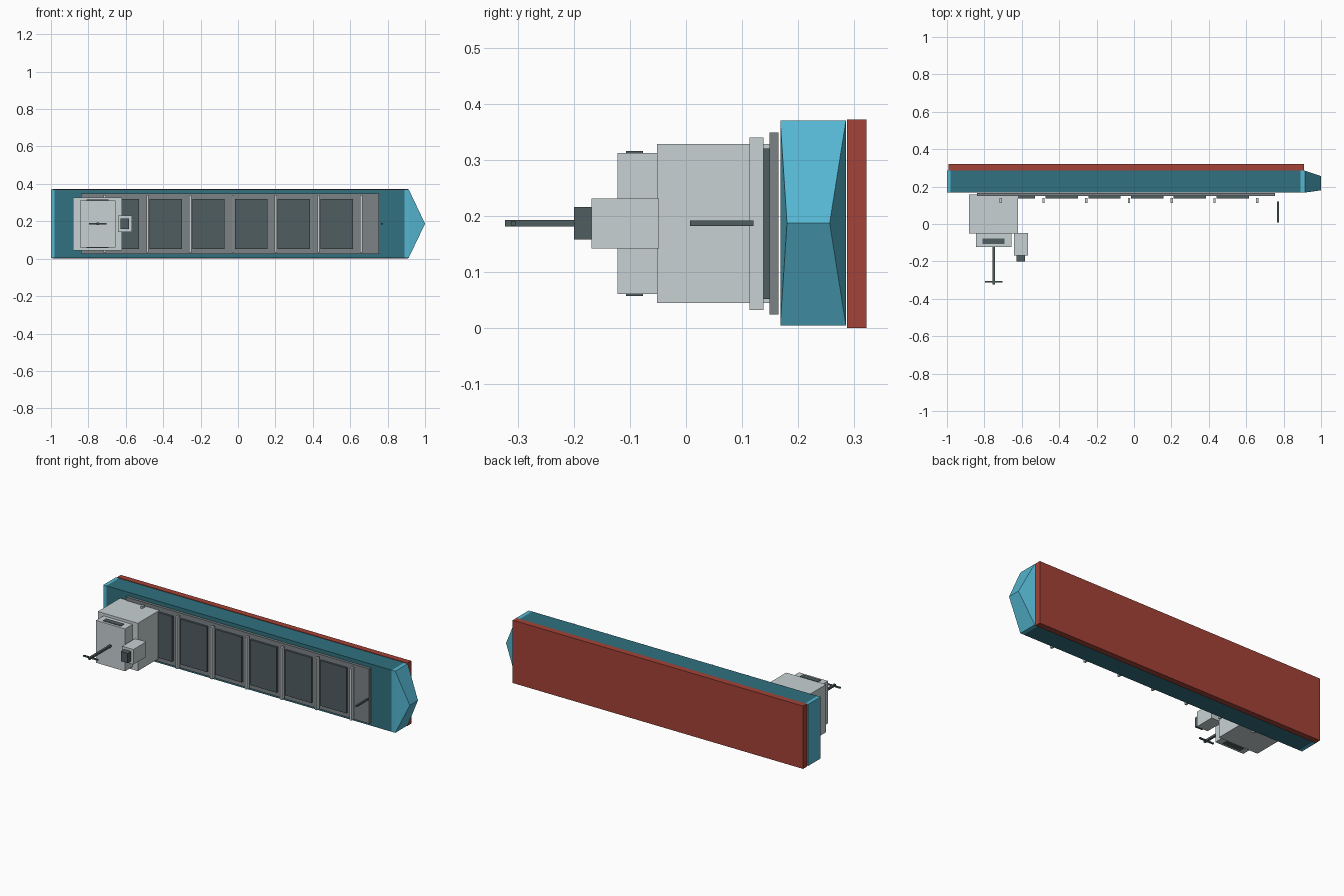
import bpy, bmesh

if "Cube" in bpy.data.objects:
    bpy.data.objects.remove(bpy.data.objects["Cube"])


def material(name, rgb):
    m = bpy.data.materials.new(name)
    m.diffuse_color = (*rgb, 1)
    m.use_nodes = True
    m.node_tree.nodes["Principled BSDF"].inputs["Base Color"].default_value = m.diffuse_color
    return m


TEAL = material("dark_teal", (0.030, 0.165, 0.215))
LIGHT_TEAL = material("light_teal", (0.09, 0.47, 0.64))
RED = material("red", (0.37, 0.055, 0.038))
PALE = material("pale_grey", (0.58, 0.64, 0.65))
GREY = material("mid_grey", (0.20, 0.225, 0.235))
DARK = material("charcoal", (0.08, 0.11, 0.12))


def mesh_object(name, bm, mat):
    bmesh.ops.recalc_face_normals(bm, faces=bm.faces)
    me = bpy.data.meshes.new(name)
    bm.to_mesh(me)
    bm.free()
    me.materials.append(mat)
    ob = bpy.data.objects.new(name, me)
    bpy.context.collection.objects.link(ob)
    return ob


def box(name, x, y, z, mat):
    """Box given as (min, max) along each axis."""
    bm = bmesh.new()
    bmesh.ops.create_cube(bm, size=1)
    for v in bm.verts:
        v.co = [sum(r) / 2 + c * (r[1] - r[0]) for r, c in zip((x, y, z), v.co)]
    return mesh_object(name, bm, mat)


# Hull: main body, stern cap and red bottom
HULL_Y, HULL_Z, MID = (0.168, 0.285), (0.005, 0.37), 0.187
box("hull", (-0.98, 0.89), HULL_Y, HULL_Z, TEAL)
box("stern", (-1.0, -0.98), HULL_Y, HULL_Z, LIGHT_TEAL)
box("hull_bottom", (-0.993, 0.91), (0.287, 0.322), (0, 0.372), RED)

# Bow: short block tapering to a vertical stem edge
bm = bmesh.new()
back, base = ([bm.verts.new((x, y, z)) for y, z in
               [(HULL_Y[0], HULL_Z[0]), (HULL_Y[1], HULL_Z[0]),
                (HULL_Y[1], HULL_Z[1]), (HULL_Y[0], HULL_Z[1])]] for x in (0.89, 0.913))
stem = [bm.verts.new((1.0, y, MID)) for y in (0.18, 0.256)]
bm.faces.new(back)
for i in range(4):
    j = (i + 1) % 4
    bm.faces.new((back[i], back[j], base[j], base[i]))
bm.faces.new((base[0], base[1], stem[1], stem[0]))
bm.faces.new((base[2], base[3], stem[0], stem[1]))
bm.faces.new((base[1], base[2], stem[1]))
bm.faces.new((base[3], base[0], stem[0]))
mesh_object("bow", bm, LIGHT_TEAL)

# Deck with hatches and dividing ribs
box("deck", (-0.84, 0.755), (0.149, 0.165), (0.024, 0.349), GREY)
PITCH = 0.2285
for i in range(6):
    c = -0.615 + i * PITCH
    box(f"hatch_{i + 1}", (c - 0.0865, c + 0.0865), (0.137, 0.157), (0.052, 0.32), DARK)
for i in range(7):
    c = -0.712 + i * PITCH
    box(f"deck_rib_{i + 1}", (c - 0.006, c + 0.006), (0.113, 0.138), (0.032, 0.34), PALE)

# Superstructure and bridge with side windows
box("superstructure", (-0.882, -0.62), (-0.052, 0.157), (0.045, 0.328), PALE)
box("bridge", (-0.845, -0.655), (-0.122, -0.05), (0.061, 0.312), PALE)
for side, z in (("port", (0.312, 0.3155)), ("starboard", (0.0575, 0.061))):
    box(f"window_{side}", (-0.81, -0.692), (-0.107, -0.077), z, DARK)

# Funnel
box("funnel", (-0.641, -0.568), (-0.168, -0.048), (0.142, 0.231), PALE)
box("funnel_cap", (-0.628, -0.583), (-0.2, -0.168), (0.158, 0.216), DARK)

# Masts
box("main_mast", (-0.756, -0.744), (-0.323, -0.12), (0.181, 0.193), DARK)
box("mast_crossbar", (-0.797, -0.703), (-0.312, -0.304), (0.183, 0.191), DARK)
box("fore_mast", (0.765, 0.775), (0.007, 0.12), (0.182, 0.192), DARK)
